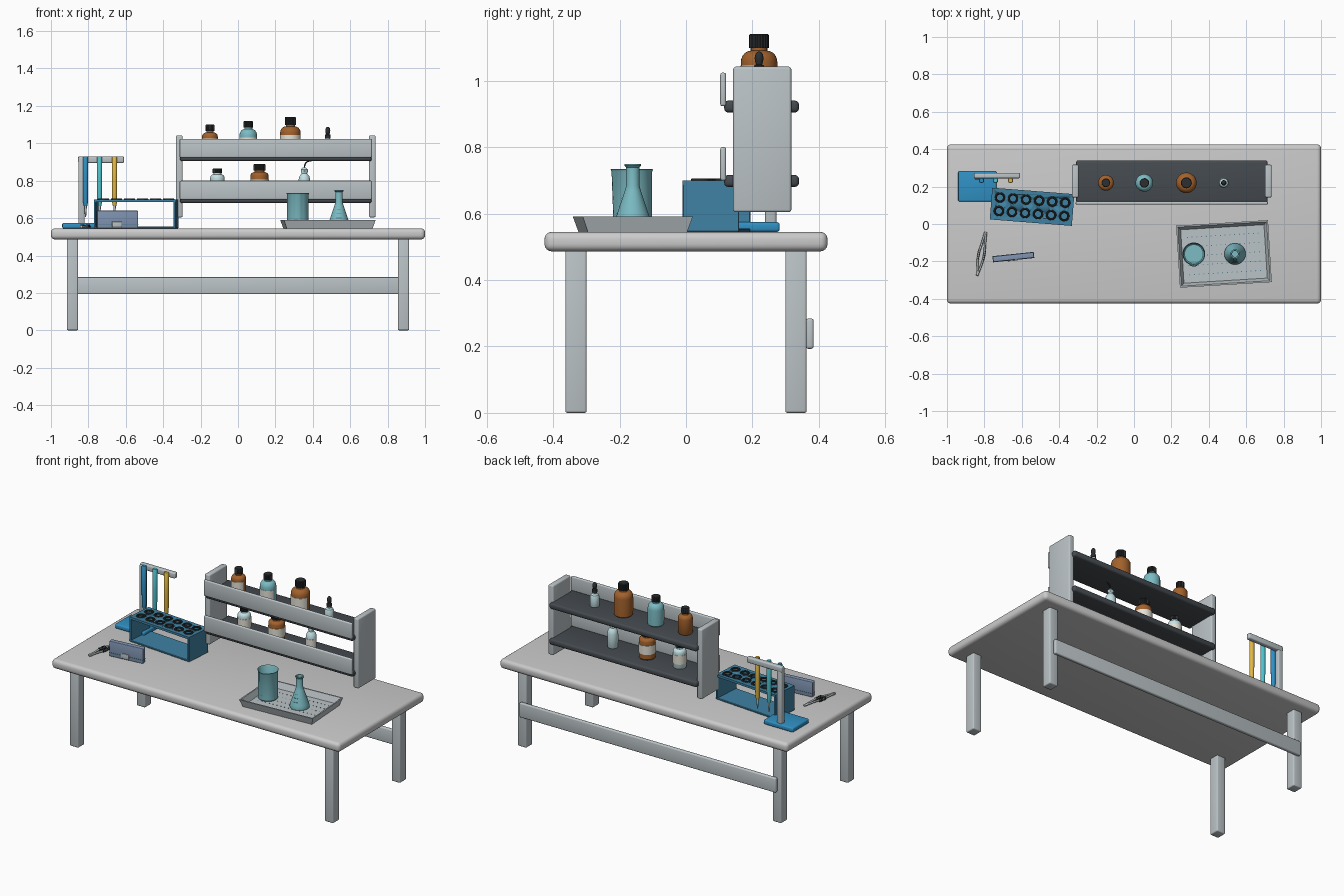
import bpy, bmesh
from math import radians, pi, cos, sin
from mathutils import Matrix, Vector

if "Cube" in bpy.data.objects:
    bpy.data.objects.remove(bpy.data.objects["Cube"])

def mat(name, *rgb):
    m = bpy.data.materials.new(name)
    m.diffuse_color = (*rgb, 1)
    m.use_nodes = True
    m.node_tree.nodes["Principled BSDF"].inputs["Base Color"].default_value = m.diffuse_color
    return m

STEEL = mat("steel", .50, .55, .57)
DARK = mat("dark_board", .06, .07, .08)
BLACK = mat("black_plastic", .025, .028, .03)
AMBER = mat("amber_glass", .36, .12, .025)
TEAL = mat("teal_glass", .20, .50, .55)
PALE = mat("pale_glass", .55, .75, .78)
PAPER = mat("paper", .78, .76, .68)
BLUE = mat("blue", .03, .28, .55)
RACK = mat("rack_blue", .05, .22, .36)
SLATE = mat("slate_blue", .22, .30, .45)
YELLOW = mat("yellow", .75, .48, .06)
CYAN = mat("cyan", .08, .55, .62)
INK = mat("ink", .08, .22, .28)
I4 = Matrix.Identity(4)

def frame(x, y, z, deg=0):
    return Matrix.Translation((x, y, z)) @ Matrix.Rotation(radians(deg), 4, 'Z')

def finish(name, bm, m=None, fr=I4, smooth=True):
    bm.transform(fr)
    me = bpy.data.meshes.new(name)
    bm.to_mesh(me)
    bm.free()
    if smooth:
        me.shade_smooth()
        me.set_sharp_from_angle(angle=radians(35))
    ob = bpy.data.objects.new(name, me)
    bpy.context.collection.objects.link(ob)
    if m:
        me.materials.append(m)
    return ob

def box(name, lo, hi, m=None, bevel=0.0, fr=I4, segs=3):
    lo, hi = Vector(lo), Vector(hi)
    bm = bmesh.new()
    bmesh.ops.create_cube(bm, size=1, matrix=Matrix.Translation((lo + hi) / 2) @ Matrix.Diagonal((*(hi - lo), 1)))
    if bevel:
        bmesh.ops.bevel(bm, geom=bm.edges[:], offset=bevel, segments=segs, affect='EDGES', profile=.5)
    return finish(name, bm, m, fr)

def lathe(name, prof, m, fr=I4, segs=36, start=0, angle=360, flute=0, spout=0):
    """Revolve (radius, z) points about z; flute ridges the sides, spout pulls the rim to -y."""
    bm = bmesh.new()
    vs = [bm.verts.new((r, 0, z)) for r, z in prof]
    es = [bm.edges.new(p) for p in zip(vs, vs[1:])]
    bmesh.ops.rotate(bm, verts=vs, cent=(0, 0, 0), matrix=Matrix.Rotation(radians(start), 3, 'Z'))
    bmesh.ops.spin(bm, geom=vs + es, cent=(0, 0, 0), axis=(0, 0, 1), angle=radians(angle), steps=segs)
    bmesh.ops.remove_doubles(bm, verts=bm.verts[:], dist=1e-5)
    bmesh.ops.recalc_face_normals(bm, faces=bm.faces[:])
    top = max(z for _, z in prof)
    for v in bm.verts:
        r = v.co.xy.length
        if flute and r > 1e-4:
            i = round((v.co.to_2d().angle_signed(Vector((1, 0)))) / (2 * pi) * segs)
            if i % 2:
                v.co.xy *= 1 - flute
        if spout and v.co.z > top - .012 and r > 0 and -v.co.y / r > .93:
            v.co.y -= spout
    return finish(name, bm, m, fr)

def wire(name, pts, r, m, fr=I4):
    cu = bpy.data.curves.new(name, 'CURVE')
    cu.dimensions, cu.bevel_depth, cu.bevel_resolution, cu.use_fill_caps = '3D', r, 2, True
    s = cu.splines.new('BEZIER')
    s.bezier_points.add(len(pts) - 1)
    for b, p in zip(s.bezier_points, pts):
        b.co = fr @ Vector(p)
        b.handle_left_type = b.handle_right_type = 'AUTO'
    cu.materials.append(m)
    ob = bpy.data.objects.new(name, cu)
    bpy.context.collection.objects.link(ob)

# table
box("table_top", (-1, -.426, .486), (1, .426, .545), None, .022, segs=4)
for sx, a in ((-1, "left"), (1, "right")):
    for sy, b in ((-1, "front"), (1, "back")):
        x, y = sx * .885, sy * .331
        box(f"{b}_{a}_leg", (x - .03, y - .032, 0), (x + .03, y + .032, .49), STEEL, .007)
box("back_rail", (-.89, .361, .193), (.89, .384, .284), STEEL, .007)

# reagent shelf
for x, a in ((-.314, "left"), (.718, "right")):
    box(f"shelf_{a}_panel", (x - .018, .142, .604), (x + .018, .317, 1.042), STEEL, .008)
for z, a in ((.68, "lower"), (.904, "upper")):
    box(f"{a}_shelf_board", (-.31, .115, z), (.715, .34, z + .036), DARK, .012)
    box(f"{a}_shelf_guard", (-.312, .103, z + .019), (.716, .121, z + .12), STEEL, .007)

def bottle(name, x, z, r, body, top, cap_r, cap_h, m, label, arc=150):
    """Bottle with rounded shoulder, neck, ridged cap and curved label."""
    fr, n, s = frame(x, .22, z), cap_r * .82, body
    sh = [(n + (r - n) * cos(t * pi / 10), s + (top - cap_h - .008 - s) * sin(t * pi / 10)) for t in range(6)]
    lathe(name, [(0, 0), (r * .92, 0), (r, .005)] + sh + [(n, top - cap_h + .004), (0, top - cap_h + .004)], m, fr)
    c = top - cap_h
    lathe(name + "_cap", [(0, c), (cap_r, c), (cap_r, top - .003), (cap_r * .9, top), (0, top)],
          BLACK, fr, 40, flute=.07)
    lo, hi = label
    lathe(name + "_label", [(r - .002, lo), (r + .0015, lo), (r + .0015, hi), (r - .002, hi)],
          PAPER, fr, 32, -90 - arc / 2, arc)

bottle("amber_small_bottle", -.15, .94, .042, .095, .16, .024, .034, AMBER, (.025, .085))
bottle("teal_bottle", .055, .94, .047, .1, .178, .026, .034, TEAL, (.025, .09))
bottle("amber_large_bottle", .28, .94, .055, .115, .2, .03, .042, AMBER, (.025, .105))
bottle("clear_jar", -.11, .716, .039, .095, .15, .025, .024, PALE, (.03, .085), 360)
bottle("amber_jar", .115, .716, .048, .11, .172, .032, .034, AMBER, (.035, .09), 360)

# dropper bottle
fr = frame(.48, .22, .94)
lathe("dropper_bottle", [(0, 0), (.025, 0), (.027, .004), (.027, .06), (.022, .072), (.012, .078), (.012, .09), (0, .09)], PALE, fr)
lathe("dropper_collar", [(0, .085), (.015, .085), (.015, .105), (.009, .109), (0, .109)], BLACK, fr, flute=.06)
lathe("dropper_bulb", [(.008, .105), (.012, .117), (.0135, .128), (.011, .14), (.006, .146), (0, .148)], BLACK, fr)

# wash bottle with bent nozzle
fr = frame(.355, .22, .716)
lathe("wash_bottle", [(0, 0), (.028, 0), (.031, .005), (.031, .09), (.026, .108), (.015, .122), (.015, .132), (0, .132)], PALE, fr)
lathe("wash_bottle_cap", [(0, .128), (.018, .128), (.018, .144), (.008, .155), (0, .155)], PALE, fr, flute=.06)
lathe("wash_bottle_label", [(.030, .03), (.0325, .03), (.0325, .08), (.030, .08)], PAPER, fr, 32, -165, 150)
wire("wash_bottle_nozzle", [(0, 0, .15), (.003, 0, .17), (.015, 0, .185), (.036, 0, .191)], .0035, BLACK, fr)

# pipette stand
box("pipette_stand_base", (-.94, .12, .545), (-.735, .282, .574), BLUE, .008)
box("pipette_stand_post", (-.853, .238, .565), (-.82, .272, .925), STEEL, .007)
box("pipette_stand_bar", (-.855, .244, .895), (-.61, .273, .93), STEEL, .007)
for x, m, a in ((-.815, BLUE, "blue"), (-.74, CYAN, "cyan"), (-.66, YELLOW, "yellow")):
    fr = frame(x, .233, 0)
    lathe(f"{a}_pipette", [(0, .665), (.009, .665), (.013, .685), (.014, .8), (.014, .925), (.011, .93), (0, .93)], m, fr, 24)
    lathe(f"{a}_pipette_tip", [(0, .605), (.003, .605), (.006, .64), (.007, .67), (0, .67)], STEEL, fr, 16)

# tube rack: open box with twelve ringed holes
fr = frame(-.545, .092, .545, -4.5)
W, D, H = .22, .085, .155
holes = [(-.175 + i * .07, s * .036) for i in range(6) for s in (-1, 1)]
plate = box("rack_top_plate", (-W, -D, H - .014), (W, D, H), RACK, 0, fr)
box("rack_base_plate", (-W, -D, 0), (W, D, .01), RACK, .002, fr, 1)
for s, a in ((-1, "left"), (1, "right")):
    x = s * (W - .006)
    box(f"rack_{a}_side", (x - .006, -D, .002), (x + .006, D, H - .001), RACK, .002, fr, 1)
bm = bmesh.new()
for x, y in holes:
    bmesh.ops.create_cone(bm, cap_ends=True, segments=24, radius1=.021, radius2=.021, depth=.06,
                          matrix=Matrix.Translation((x, y, H - .007)))
cutter = finish("rack_hole_cutter", bm, None, fr)
cutter.hide_render = True
cutter.hide_set(True)
mod = plate.modifiers.new("holes", 'BOOLEAN')
mod.object, mod.operation, mod.solver = cutter, 'DIFFERENCE', 'EXACT'
for i, (x, y) in enumerate(holes):
    ring = [(.022 + .006 * cos(t * pi / 4), .006 * sin(t * pi / 4)) for t in range(9)]
    lathe(f"rack_ring_{i + 1}", ring, BLACK, fr @ Matrix.Translation((x, y, H)), 24)

# slide case
fr = frame(-.645, -.177, .545, 6)
box("slide_case", (-.11, -.015, 0), (.11, .015, .095), SLATE, .004, fr)
box("slide_case_seam", (-.111, -.0165, .02), (.111, .0165, .024), INK, 0, fr)
box("slide_case_latch", (-.03, -.02, .008), (.02, -.013, .036), STEEL, .002, fr)

# tweezers: two bowed arms joined at the heel
fr = frame(-.815, -.157, .554, -11)
for s, a in ((-1, "left"), (1, "right")):
    wire(f"tweezer_{a}_arm", [(0, -.117, 0), (s * .009, -.07, .002), (s * .015, -.01, .004), (s * .009, .05, .004), (s * .002, .117, 0)], .0055, STEEL, fr)
    for k in range(5):
        y = -.03 + k * .011
        box(f"tweezer_{a}_grip_{k + 1}", (s * .015 - .007, y - .002, -.004), (s * .015 + .007, y + .002, .011), BLACK, 0, fr)
box("tweezer_heel", (-.007, -.122, -.007), (.007, -.095, .008), STEEL, .003, fr)

# perforated tray with flared walls
TR = frame(.481, -.16, .545, 3.5)
bm = bmesh.new()
loops = []
for w, d, z in ((.230, .15, 0), (.246, .166, .046), (.238, .158, .046), (.223, .143, .009)):
    loops.append([bm.verts.new((sx * w, sy * d, z)) for sx, sy in ((-1, -1), (1, -1), (1, 1), (-1, 1))])
for a, b in zip(loops, loops[1:]):
    for i in range(4):
        j = (i + 1) % 4
        bm.faces.new((a[i], a[j], b[j], b[i]))
bm.faces.new(loops[0][::-1])
bm.faces.new(loops[-1])
finish("tray", bm, STEEL, TR, False)
bm = bmesh.new()
for i in range(16):
    for j in range(5):
        bmesh.ops.create_cone(bm, cap_ends=True, segments=8, radius1=.003, radius2=.003, depth=.002,
                              matrix=Matrix.Translation((-.19 + i * .0253, -.1 + j * .05, .0095)))
finish("tray_perforations", bm, INK, TR)

# beaker
fr = frame(.32, -.16, .554)
lathe("beaker", [(0, 0), (.053, 0), (.058, .006), (.058, .172), (.061, .178), (.059, .180), (.055, .174),
                 (.054, .01), (.05, .006), (0, .006)], TEAL, fr, 48, spout=.006)
for k in range(6):
    z, arc = .035 + k * .02, 36 if k % 2 else 22
    lathe(f"beaker_mark_{k + 1}", [(.057, z), (.0592, z), (.0592, z + .003), (.057, z + .003)], INK, fr, 8, -110, arc)

# conical flask
fr = frame(.54, -.16, .554)
lathe("flask", [(0, 0), (.05, 0), (.056, .004), (.057, .012), (.053, .028), (.024, .115), (.020, .13), (.020, .185),
                (.025, .19), (.025, .195), (.018, .195), (.016, .185), (.016, .13), (.048, .025), (.05, .008), (0, .008)],
      TEAL, fr, 48)
for k in range(3):
    z = .045 + k * .022
    r = .053 - (z - .028) / 3
    lathe(f"flask_mark_{k + 1}", [(r - .002, z), (r + .0015, z), (r + .0005, z + .003), (r - .003, z + .003)], INK, fr, 8, -110, 40)
